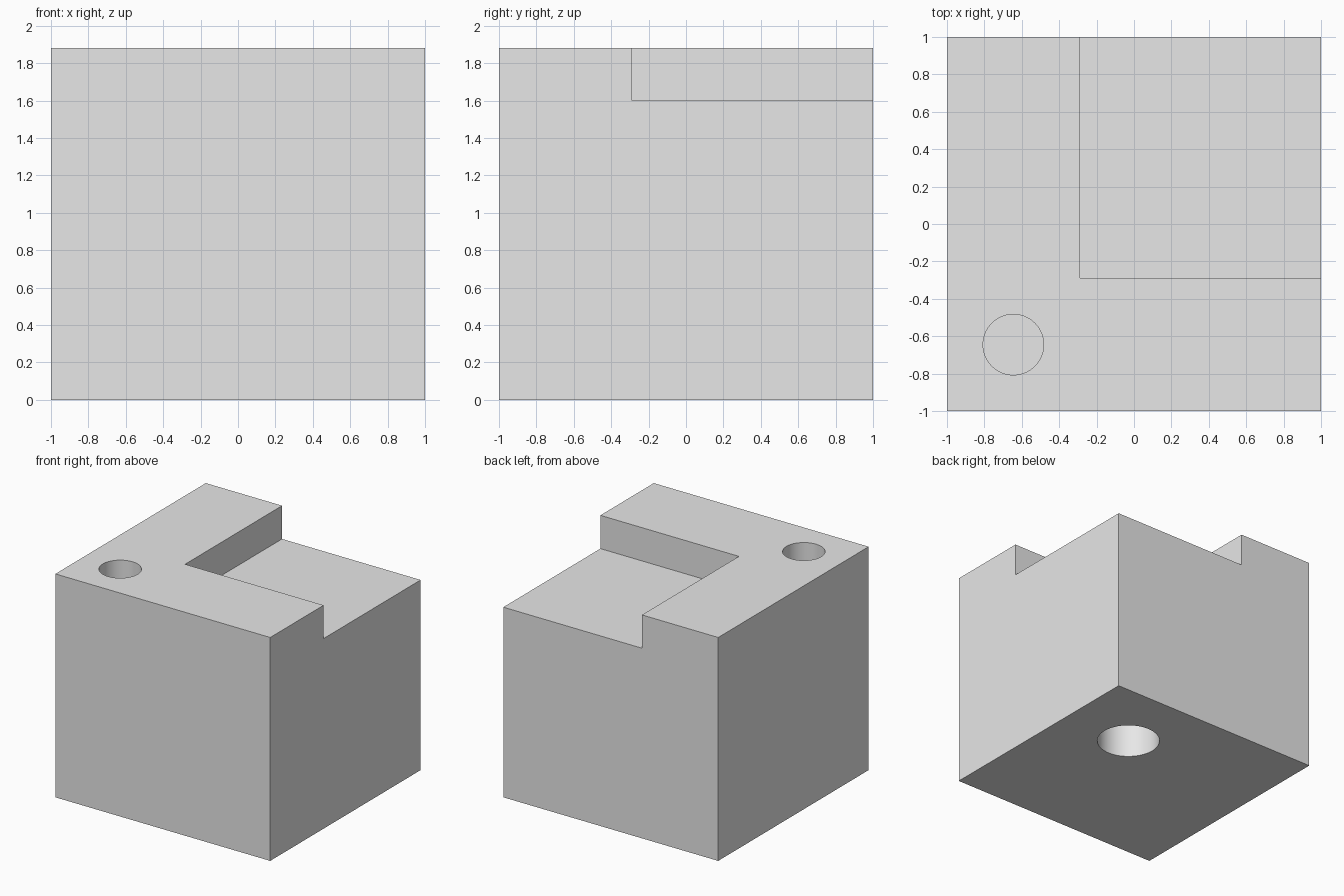
import bpy
from math import radians

if "Cube" in bpy.data.objects:
    bpy.data.objects.remove(bpy.data.objects["Cube"], do_unlink=True)

HEIGHT, LEDGE, STEP = 1.88, 1.60, -0.29

grey = bpy.data.materials.new("light grey")
grey.use_nodes = True
colour = (0.8, 0.8, 0.8, 1)
grey.diffuse_color = colour
grey.node_tree.nodes["Principled BSDF"].inputs["Base Color"].default_value = colour


def box(name, low, high):
    """Axis-aligned box between two corners."""
    bpy.ops.mesh.primitive_cube_add(size=1, location=[(a + b) / 2 for a, b in zip(low, high)])
    obj = bpy.context.object
    obj.name = name
    obj.scale = [b - a for a, b in zip(low, high)]
    bpy.ops.object.transform_apply(location=True, rotation=False, scale=True)
    obj.data.materials.append(grey)
    return obj


def bore(name, x, y, radius, bottom, top):
    """Vertical round cutter."""
    bpy.ops.mesh.primitive_cylinder_add(vertices=64, radius=radius, depth=top - bottom,
                                        location=(x, y, (bottom + top) / 2))
    obj = bpy.context.object
    obj.name = name
    obj.data.materials.append(grey)
    return obj


# Solid block
block = box("stepped_block", (-1, -1, 0), (1, 1, HEIGHT))

# Corner recess, small blind hole in the top, large blind hole in the underside
cutters = [
    box("recess_cutter", (STEP, STEP, LEDGE), (1.2, 1.2, HEIGHT + 0.2)),
    bore("top_hole_cutter", -0.645, -0.645, 0.162, HEIGHT - 0.6, HEIGHT + 0.2),
    bore("bottom_hole_cutter", 0.37, 0.37, 0.25, -0.2, 0.8),
]
for cutter in cutters:
    cut = block.modifiers.new(cutter.name, "BOOLEAN")
    cut.operation = "DIFFERENCE"
    cut.solver = "EXACT"
    cut.object = cutter

# Apply the cuts, then drop the cutters
bpy.ops.object.select_all(action="DESELECT")
block.select_set(True)
bpy.context.view_layer.objects.active = block
for cutter in cutters:
    bpy.ops.object.modifier_apply(modifier=cutter.name)
    bpy.data.objects.remove(cutter, do_unlink=True)

# Smooth hole walls, sharp block edges
bpy.ops.object.shade_smooth_by_angle(angle=radians(30))
